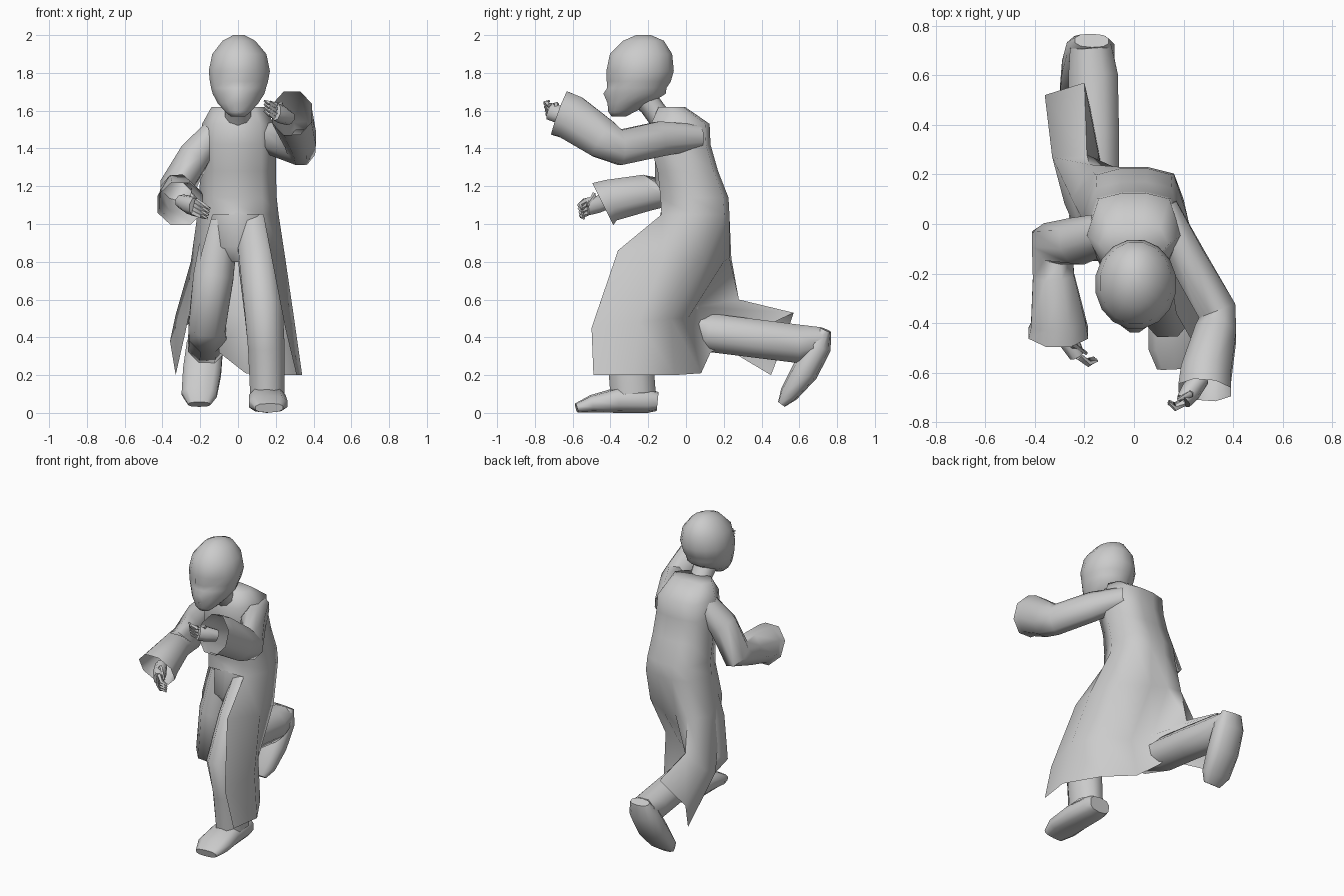
import bpy, bmesh, math
from mathutils import Vector

cube = bpy.data.objects.get("Cube")
if cube:
    bpy.data.objects.remove(cube)

grey = bpy.data.materials.new("plain_grey")
grey.use_nodes = True
colour = (0.6, 0.6, 0.6, 1)
grey.diffuse_color = colour
grey.node_tree.nodes["Principled BSDF"].inputs["Base Color"].default_value = colour


def finish(name, bm, angle):
    mesh = bpy.data.meshes.new(name)
    bm.to_mesh(mesh)
    bm.free()
    mesh.materials.append(grey)
    obj = bpy.data.objects.new(name, mesh)
    bpy.context.collection.objects.link(obj)
    bpy.ops.object.select_all(action='DESELECT')
    bpy.context.view_layer.objects.active = obj
    obj.select_set(True)
    bpy.ops.object.shade_smooth_by_angle(angle=math.radians(angle))


def loft(name, rings, sides=8, flat=False, caps=True, power=1.0, sculpt=None):
    """Skin oval rings (x, y, z, side radius, other radius) along a path."""
    bm = bmesh.new()
    centres = [Vector(r[:3]) for r in rings]
    loops = []
    for i, ring in enumerate(rings):
        ahead = centres[min(i + 1, len(rings) - 1)]
        behind = centres[max(i - 1, 0)]
        along = Vector((0, 0, 1)) if flat else (ahead - behind).normalized()
        side = Vector((1, 0, 0))
        side = (side - along * side.dot(along)).normalized()
        other = along.cross(side)
        loop = []
        for k in range(sides):
            a = math.tau * (k + 0.5) / sides
            c, s = math.cos(a), math.sin(a)
            c = math.copysign(abs(c) ** power, c)
            s = math.copysign(abs(s) ** power, s)
            loop.append(bm.verts.new(centres[i] + side * c * ring[3] + other * s * ring[4]))
        loops.append(loop)
    for low, high in zip(loops, loops[1:]):
        for k in range(sides):
            n = (k + 1) % sides
            bm.faces.new((low[k], low[n], high[n], high[k]))
    if caps:
        bm.faces.new(loops[0])
        bm.faces.new(loops[-1])
    if sculpt:
        for v in bm.verts:
            sculpt(v)
    bmesh.ops.recalc_face_normals(bm, faces=bm.faces)
    finish(name, bm, 60)


# Head with sunken eye sockets, a small nose and a narrow jaw
def carve_face(v):
    x, y, z = v.co
    if y < -0.33 and 1.74 < z < 1.77 and 0.05 < abs(x) < 0.11:
        v.co.y += 0.022
    if y < -0.33 and 1.68 < z < 1.7 and abs(x) < 0.04:
        v.co.x *= 0.7
        v.co.y -= 0.02


loft("head", [
    (0, -.355, 1.57, .04, .04), (0, -.34, 1.595, .07, .073),
    (0, -.3, 1.64, .11, .118), (.003, -.262, 1.69, .14, .158), (.003, -.26, 1.72, .148, .16),
    (.005, -.25, 1.755, .157, .173), (.007, -.243, 1.81, .165, .182),
    (.007, -.238, 1.9, .146, .168), (.005, -.225, 1.97, .088, .11),
    (.005, -.225, 2.0, .03, .04)], sides=16, flat=True, sculpt=carve_face)
for lip, z in (("upper_lip", 1.647), ("lower_lip", 1.63)):
    loft(lip, [(-.035, -.4, z, .004, .004), (0, -.418, z, .008, .008),
               (.035, -.4, z, .004, .004)], sides=5)
loft("neck", [(0, -.09, 1.5, .08, .08), (0, -.16, 1.59, .072, .075),
              (0, -.24, 1.68, .08, .09)], sides=10, flat=True, caps=False)

# Robe: closed body above the waist, open-fronted skirt below.
# Columns run from the left front edge, round the back, to the right front edge.
outline = [(.62, -1), (1, -.1), (.75, .85), (.25, 1), (-.25, 1), (-.75, .85), (-1, -.1), (-.62, -1)]
body_rings = [(-.075, 1.62, .14, .07), (-.03, 1.53, .19, .155), (-.03, 1.42, .2, .16),
              (.01, 1.28, .2, .16), (.045, 1.14, .205, .18), (.05, 1.05, .215, .18)]
robe_rows = [[(x * rx, cy + y * ry, z) for x, y in outline] for cy, z, rx, ry in body_rings]
robe_rows += [
    [(.17, -.36, .86), (.25, -.12, .82), (.2, .1, .8), (.03, .2, .8),
     (-.08, .23, .82), (-.18, .24, .82), (-.25, .1, .8), (-.19, -.12, .85)],
    [(.25, -.5, .45), (.3, -.25, .48), (.21, -.08, .5), (.03, .01, .5),
     (-.1, .06, .56), (-.19, .28, .6), (-.33, .27, .52), (-.28, .08, .42)],
    [(.31, -.49, .2), (.34, -.28, .2), (.21, -.06, .2), (.04, .08, .21),
     (-.1, .13, .32), (-.2, .57, .53), (-.36, .52, .38), (-.33, .45, .2)]]
bm = bmesh.new()
grid = [[bm.verts.new(p) for p in row] for row in robe_rows]
bm.faces.new(grid[0])
columns = len(outline)
for i, (top, low) in enumerate(zip(grid, grid[1:])):
    closed = i + 1 < len(body_rings)
    for k in range(columns if closed else columns - 1):
        n = (k + 1) % columns
        bm.faces.new((top[k], low[k], low[n], top[n]))
finish("robe", bm, 75)

# Trousers
loft("trouser_hips", [(0, -.02, .8, .05, .08), (0, -.01, .88, .15, .145),
                      (0, .03, 1.06, .18, .165)], sides=10, flat=True, caps=False)
loft("left_trouser_leg", [
    (.08, .02, 1.0, .1, .13), (.11, -.17, .78, .112, .14), (.135, -.34, .55, .11, .13),
    (.15, -.3, .35, .105, .13), (.155, -.28, .1, .098, .13)], caps=False)
loft("right_trouser_leg", [
    (-.09, .02, 1.0, .1, .13), (-.13, -.03, .72, .115, .13), (-.165, -.03, .46, .105, .13),
    (-.16, .12, .425, .108, .11), (-.16, .36, .395, .108, .11),
    (-.165, .6, .365, .108, .11), (-.175, .72, .385, .09, .075)])

# Shoes
loft("left_shoe", [(.15, -.15, .06, .075, .05), (.15, -.2, .065, .09, .065),
                   (.155, -.36, .068, .1, .068), (.16, -.5, .048, .105, .046),
                   (.165, -.58, .026, .075, .025)], sides=10, power=.75)
loft("right_shoe", [(-.17, .74, .44, .07, .03), (-.175, .705, .36, .1, .068),
                    (-.19, .63, .22, .105, .072), (-.205, .545, .1, .097, .05),
                    (-.205, .505, .045, .06, .022)], sides=10, power=.8)

# Wide sleeves, open at the cuff
loft("left_sleeve", [
    (.12, .07, 1.46, .06, .07), (.215, -.14, 1.45, .08, .1),
    (.335, -.35, 1.405, .085, .1), (.33, -.44, 1.45, .09, .115),
    (.29, -.61, 1.565, .11, .13), (.285, -.67, 1.587, .115, .132)], caps=False)
loft("right_sleeve", [
    (-.09, -.03, 1.52, .07, .08), (-.23, -.07, 1.36, .09, .1),
    (-.33, -.08, 1.18, .095, .1), (-.325, -.21, 1.165, .09, .105),
    (-.305, -.4, 1.125, .12, .12), (-.305, -.44, 1.105, .13, .135)], caps=False)


# Hands: wrist and palm, then four curled fingers and a thumb
def hand(name, wrist, palm, tip, spread):
    wrist, palm, tip, spread = map(Vector, (wrist, palm, tip, spread))
    middle = wrist.lerp(palm, .6)
    loft(name + "_palm", [(*wrist, .038, .038), (*middle, .042, .05),
                          (*palm, .032, .05)])
    for k in range(4):
        shift = spread * (k - 1.5)
        start, end = palm + shift, tip + shift * .8
        knuckle = start.lerp(end, .55) + Vector((0, -.02, 0))
        loft(f"{name}_finger_{k + 1}", [(*start, .016, .016), (*knuckle, .014, .014),
                                        (*end, .007, .007)], sides=5)
    thumb = middle + spread * 2.5
    loft(name + "_thumb", [(*middle, .017, .017), (*thumb, .014, .014),
                           (*thumb.lerp(tip, .6), .007, .007)], sides=5)


hand("left_hand", (.27, -.62, 1.56), (.2, -.715, 1.595), (.14, -.72, 1.625), (0, -.004, .022))
hand("right_hand", (-.3, -.4, 1.12), (-.23, -.53, 1.09), (-.155, -.545, 1.055), (.005, -.004, .021))
